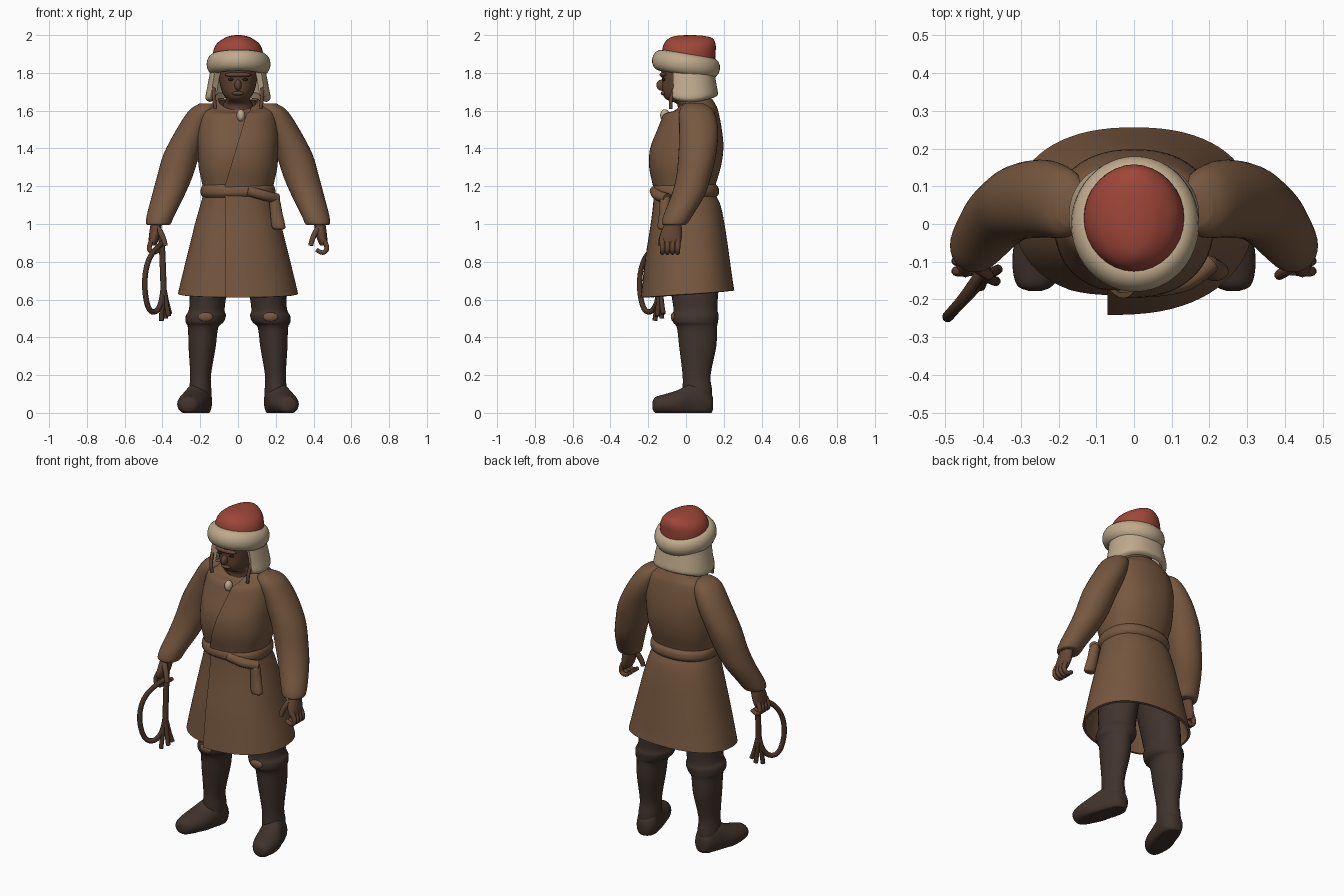
import bpy, bmesh, math
from mathutils import Vector

if "Cube" in bpy.data.objects:
    bpy.data.objects.remove(bpy.data.objects["Cube"])


def material(name, rgb):
    m = bpy.data.materials.new(name)
    m.diffuse_color = (*rgb, 1)
    m.use_nodes = True
    m.node_tree.nodes["Principled BSDF"].inputs["Base Color"].default_value = m.diffuse_color
    return m


COAT = material("coat brown", (0.181, 0.096, 0.050))
SKIN = material("tanned skin", (0.125, 0.060, 0.034))
BOOT = material("dark leather", (0.052, 0.033, 0.025))
WHIP = material("braided leather", (0.072, 0.036, 0.020))
FUR = material("cream fur", (0.52, 0.405, 0.265))
RED = material("red felt", (0.345, 0.062, 0.040))
DARK = material("eye dark", (0.02, 0.013, 0.01))


def spow(v, p):
    return math.copysign(abs(v) ** (2 / p), v)


def ring_z(r, t, p=2):
    return (r[0] + r[3] * spow(math.cos(t), p), r[1] + r[4] * spow(math.sin(t), p), r[2])


def ring_y(r, t, p=2):
    # upright ring with a flat sole at the ground
    return (r[0] + r[3] * spow(math.cos(t), p), r[1], max(0, r[2] + r[4] * spow(math.sin(t), p)))


def smooth_rings(rings, steps):
    # Catmull-Rom between the given sections
    out = []
    for i in range(len(rings) - 1):
        a, b, c, d = (Vector(rings[max(0, min(len(rings) - 1, i + k))]) for k in (-1, 0, 1, 2))
        for s in range(steps):
            t = s / steps
            out.append((b * 2 + (c - a) * t + (a * 2 - b * 5 + c * 4 - d) * t ** 2
                        + (b * 3 - a - c * 3 + d) * t ** 3) * 0.5)
    return out + [Vector(rings[-1])]


def add_object(name, bm, mat, recalc=True):
    if recalc:
        bmesh.ops.recalc_face_normals(bm, faces=bm.faces)
    me = bpy.data.meshes.new(name)
    bm.to_mesh(me)
    bm.free()
    me.materials.append(mat)
    ob = bpy.data.objects.new(name, me)
    bpy.context.collection.objects.link(ob)
    return ob


def loft(name, rings, mat, point=ring_z, arc=None, n=32, steps=4, thick=0):
    """Skin through rings of (x, y, z, half width, half depth); arc makes an open wrap."""
    rings = [Vector(r) for r in rings]
    a0, a1 = arc or (0, 2 * math.pi)
    count = n + 1 if arc else n
    bm = bmesh.new()
    rows = [[bm.verts.new(point(r, a0 + (a1 - a0) * i / n)) for i in range(count)]
            for r in smooth_rings(rings, steps)]
    for lo, hi in zip(rows, rows[1:]):
        for i in range(n):
            j = (i + 1) % count
            bm.faces.new((lo[i], lo[j], hi[j], hi[i]))
    if not arc:
        bm.faces.new(rows[0][::-1])
        bm.faces.new(rows[-1])
    ob = add_object(name, bm, mat, recalc=not arc)
    if thick:
        mod = ob.modifiers.new("thickness", 'SOLIDIFY')
        mod.thickness, mod.offset = thick, -1
        bpy.context.view_layer.objects.active = ob
        bpy.ops.object.modifier_apply(modifier=mod.name)
    return ob


def tube(name, pts, radius, mat, tip=1.0):
    cu = bpy.data.curves.new(name, 'CURVE')
    cu.dimensions, cu.bevel_depth, cu.bevel_resolution = '3D', radius, 3
    cu.use_fill_caps = True
    sp = cu.splines.new('NURBS')
    sp.points.add(len(pts) - 1)
    for i, (q, co) in enumerate(zip(sp.points, pts)):
        q.co = (*co, 1)
        q.radius = 1 + (tip - 1) * i / (len(pts) - 1)
    sp.order_u, sp.use_endpoint_u, sp.resolution_u = 3, True, 6
    tmp = bpy.data.objects.new(name + "_path", cu)
    bpy.context.collection.objects.link(tmp)
    dg = bpy.context.evaluated_depsgraph_get()
    me = bpy.data.meshes.new_from_object(tmp.evaluated_get(dg))
    bpy.data.objects.remove(tmp)
    me.materials.clear()
    me.materials.append(mat)
    ob = bpy.data.objects.new(name, me)
    bpy.context.collection.objects.link(ob)
    return ob


def ball(name, c, r, mat):
    bm = bmesh.new()
    bmesh.ops.create_uvsphere(bm, u_segments=20, v_segments=12, radius=1)
    for v in bm.verts:
        v.co = Vector(c) + Vector(a * b for a, b in zip(v.co, r))
    return add_object(name, bm, mat)


def side(rows, s):
    return [(s * r[0], *r[1:]) for r in rows]


# Coat: one open wrap whose starting edge lies over the end edge at the front
def coat_point(r, u):
    z = r[2]
    edge = -0.07 + max(0, z - 1.2) * 0.3
    t0 = -math.acos(math.copysign((abs(edge) / r[3]) ** 1.15, edge))
    t = t0 + u * (2 * math.pi + 0.12)
    x, y, _ = ring_z(r, t, 2.3)
    low = max(0, 1.16 - z) / 0.53
    y -= (0.012 + 0.032 * low) * max(0, 1 - 4 * u)
    y += 0.012 * max(0, u - 0.93) / 0.07
    z += 0.018 * math.sin(t) * low
    z += min(0, math.sin(t)) * 0.06 * max(0, min(1, (z - 1.58) / 0.08))   # neckline dip
    return (x, y, z)


loft("coat", [(0, .028, .63, .318, .228), (0, .025, .70, .302, .22), (0, .02, .85, .265, .205),
              (0, .017, 1.0, .228, .186), (0, .01, 1.1, .2, .172), (0, -.003, 1.16, .184, .158),
              (0, -.005, 1.2, .187, .16), (0, 0, 1.3, .208, .184), (0, .01, 1.4, .213, .188),
              (0, .025, 1.5, .213, .165), (0, .035, 1.6, .19, .135), (0, .045, 1.635, .14, .11),
              (0, .045, 1.665, .105, .092)],
     COAT, coat_point, arc=(0, 1), n=72, thick=0.014)

# Sash with a knotted hanging end
loft("sash", [(0, -.003, 1.14, .185, .16), (0, -.003, 1.16, .197, .177),
              (0, -.003, 1.19, .196, .176), (0, -.003, 1.21, .185, .16)], COAT, n=56,
     point=lambda r, t: ring_z(r, t, 2.3))
tube("sash_fold", [(.05, -.165, 1.175), (.11, -.16, 1.16), (.16, -.14, 1.145), (.205, -.1, 1.135)], .028, COAT)
loft("sash_end", [(.217, -.125, .972, .022, .014), (.215, -.125, .985, .036, .026),
                  (.203, -.115, 1.06, .032, .027), (.193, -.11, 1.13, .028, .027),
                  (.188, -.108, 1.155, .014, .014)], COAT, n=20)

for s, tag in ((-1, "right"), (1, "left")):
    # Sleeves
    loft(tag + "_sleeve", side([(.421, -.062, .995, .055, .055), (.421, -.06, 1.003, .066, .068),
         (.408, -.04, 1.05, .074, .078), (.37, .01, 1.15, .086, .088), (.335, .04, 1.25, .094, .092),
         (.298, .06, 1.37, .096, .1), (.238, .067, 1.5, .088, .103), (.188, .055, 1.6, .072, .09),
         (.165, .045, 1.637, .04, .05)], s), COAT)
    # Hands: palm, curled fingers, thumb
    loft(tag + "_palm", side([(.45, -.083, .885, .016, .045), (.448, -.083, .91, .025, .058),
         (.44, -.078, .95, .03, .057), (.43, -.065, 1.02, .03, .04)], s), SKIN, n=20)
    for i in range(4):
        y = -.125 + i * .027
        tube(f"{tag}_finger_{i}", side([(.452, y, .92), (.475, y, .88), (.462, y, .85),
             (.435, y, .848), (.415, y, .865)], s), .0145, SKIN, .8)
    tube(tag + "_thumb", side([(.425, -.105, .975), (.395, -.13, .94), (.385, -.135, .885)], s), .017, SKIN, .8)

    # Legs with bulging knee fold, and feet turned outwards
    loft(tag + "_leg", side([(.2, .062, .05, .058, .075), (.2, .06, .12, .059, .078),
         (.198, .056, .2, .055, .074), (.19, .062, .35, .072, .098), (.185, .058, .45, .08, .106),
         (.177, .05, .48, .1, .119), (.17, .05, .515, .106, .123), (.165, .05, .55, .094, .116),
         (.155, .045, .65, .099, .125), (.13, .04, .8, .105, .13), (.1, .03, 1.0, .1, .12)], s), BOOT)
    loft(tag + "_foot", side([(.262, -.177, .04, .018, .02), (.262, -.162, .042, .048, .042),
         (.252, -.11, .045, .07, .055), (.237, -.04, .05, .078, .072), (.215, .03, .06, .07, .1),
         (.2, .09, .06, .063, .1), (.198, .13, .05, .045, .06), (.198, .143, .05, .02, .03)], s),
         BOOT, ring_y)
    ball(tag + "_knee_patch", (s * .172, -.066, .508), (.04, .014, .024), COAT)

    # Eyes and hat cords
    ball(tag + "_eye", (s * .038, -.118, 1.765), (.016, .01, .007), DARK)
    tube(tag + "_hat_cord", [(s * .13, -.06, 1.72), (s * .128, -.085, 1.67), (s * .12, -.08, 1.61)], .01, SKIN)

# Head, nose, jaw and shirt at the neckline
loft("head", [(0, .035, 1.54, .085, .085), (0, .035, 1.63, .08, .08), (0, -.005, 1.66, .062, .1),
              (0, -.005, 1.695, .083, .118), (0, 0, 1.76, .1, .127), (0, 0, 1.85, .11, .135)], SKIN)
ball("nose", (0, -.127, 1.735), (.018, .03, .03), SKIN)
ball("mouth", (0, -.114, 1.692), (.032, .02, .012), SKIN)
ball("brow", (0, -.118, 1.79), (.07, .022, .014), SKIN)
ball("shirt", (.015, -.112, 1.575), (.022, .025, .032), FUR)


# Fur neck flap wrapping round from ear to ear
def flap_point(r, t):
    x, y, z = ring_z(r, t, 2.2)
    return (x, y, z - .022 * abs(math.cos(t)) ** 3 * (1.85 - z) / .17)


loft("fur_neck_flap", [(0, .02, 1.668, .15, .125), (0, .02, 1.685, .172, .148), (0, .02, 1.73, .165, .143),
                       (0, .015, 1.79, .152, .138), (0, .01, 1.85, .14, .135)], FUR, flap_point,
     arc=(-.62, math.pi + .62), n=44, thick=0.035)

# Hat: tilted fur band and felt crown
bpy.ops.mesh.primitive_torus_add(major_segments=48, minor_segments=16, major_radius=.128, minor_radius=.045,
                                 location=(.003, 0, 1.846), rotation=(math.radians(-9), 0, 0))
band = bpy.context.object
band.name = "fur_band"
band.scale = (.98, 1.05, 1.25)
band.data.materials.append(FUR)
loft("hat_crown", [(0, .012, 1.84, .132, .14), (0, .015, 1.91, .132, .142), (0, .02, 1.955, .112, .136),
                   (0, .025, 1.985, .07, .112), (0, .022, 1.997, .035, .065), (0, .022, 2.0, .006, .01)], RED)

# Coiled whip: loop, handle and loose tails
tube("whip_loop", [(-.40, -.12, .9), (-.445, -.19, .865), (-.487, -.238, .78), (-.497, -.25, .66),
                   (-.475, -.225, .54), (-.43, -.18, .53), (-.4, -.145, .6), (-.395, -.14, .68)], .0145, WHIP)
tube("whip_handle", [(-.405, -.11, .93), (-.398, -.13, .8), (-.393, -.142, .62)], .017, WHIP)
for i, (dx, dy) in enumerate(((-.018, -.025), (.005, .012), (.022, -.012), (.028, .02))):
    tube(f"whip_tail_{i}", [(-.395, -.138, .68), (-.393 + dx * .5, -.14 + dy * .5, .58),
                            (-.388 + dx, -.14 + dy, .488 + .012 * i)], .013, WHIP)

# Smooth shading throughout, keeping cloth edges crisp
bpy.ops.object.select_all(action='DESELECT')
for ob in bpy.context.scene.objects:
    ob.select_set(True)
    bpy.context.view_layer.objects.active = ob
bpy.ops.object.shade_smooth_by_angle(angle=math.radians(50))
